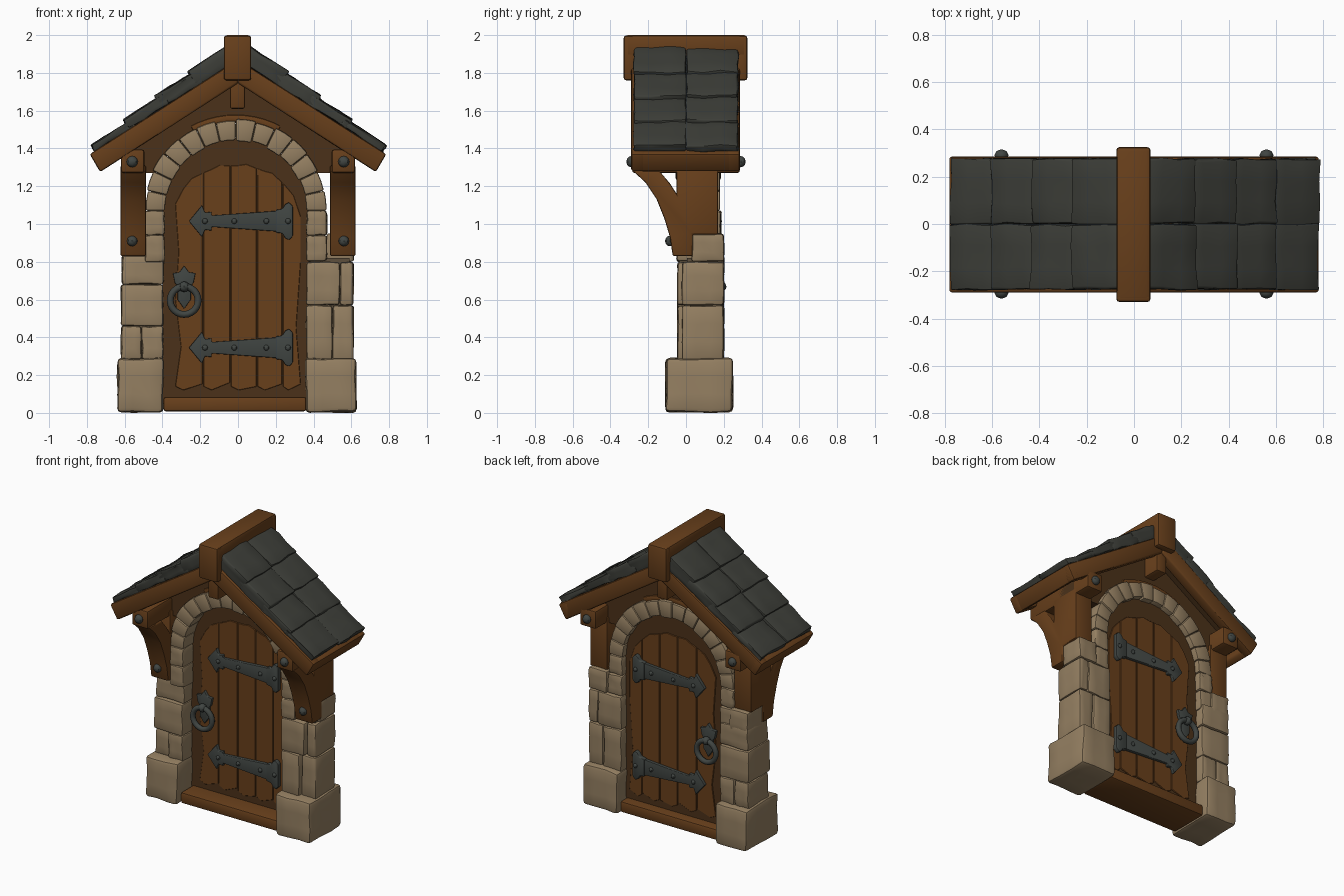
import bpy, bmesh, math, random
from mathutils import Matrix, Vector

if "Cube" in bpy.data.objects:
    bpy.data.objects.remove(bpy.data.objects["Cube"])
random.seed(4)

def material(name, c):
    m = bpy.data.materials.new(name)
    m.diffuse_color = (*c, 1)
    m.use_nodes = True
    m.node_tree.nodes["Principled BSDF"].inputs["Base Color"].default_value = m.diffuse_color
    return m

STONE = material("tan stone", (.30, .215, .122))
MORTAR = material("dark mortar", (.11, .078, .045))
WOOD = material("warm wood", (.138, .050, .011))
DARK = material("dark wood", (.070, .031, .010))
SLATE = material("slate", (.046, .048, .040))
IRON = material("iron", (.052, .060, .055))
CX, CZ = -.012, 1.07      # centre of the door arch
MID = .10                 # middle of the door in depth

def finish(name, bm, mat, bevel=.0, segs=2):
    bmesh.ops.recalc_face_normals(bm, faces=bm.faces[:])
    if bevel:
        sharp = [e for e in bm.edges if len(e.link_faces) == 2 and e.calc_face_angle() > math.radians(38)]
        bmesh.ops.bevel(bm, geom=sharp, offset=bevel, segments=segs, profile=.5,
                        affect='EDGES', clamp_overlap=True)
    me = bpy.data.meshes.new(name)
    bm.to_mesh(me)
    bm.free()
    me.materials.append(mat)
    me.shade_smooth()
    me.set_sharp_from_angle(angle=math.radians(40))
    ob = bpy.data.objects.new(name, me)
    bpy.context.collection.objects.link(ob)
    return ob

def block(name, x, y, z, mat, bevel=.014, jitter=.0, mx=None, flip=False):
    """Hewn box from three ranges, optionally placed by a matrix and mirrored in x."""
    bm = bmesh.new()
    bmesh.ops.create_cube(bm, size=1)
    for v in bm.verts:
        v.co = Vector([r[0] + (c + .5) * (r[1] - r[0]) for c, r in zip(v.co, (x, y, z))])
    if jitter:
        bmesh.ops.subdivide_edges(bm, edges=bm.edges[:], cuts=2, use_grid_fill=True)
        for v in bm.verts:
            v.co += Vector([random.uniform(-jitter, jitter) for _ in range(3)])
    if mx:
        bm.transform(mx)
    if flip:
        bm.transform(Matrix.Scale(-1, 4, (1, 0, 0)))
    return finish(name, bm, mat, bevel)

def prism(name, pts, d, mat, bevel=.01, axis='y', segs=2):
    """Profile extruded over range d: (x, z) points along y, or (y, z) points along x."""
    bm = bmesh.new()
    rows = [[bm.verts.new((p[0], t, p[1]) if axis == 'y' else (t, p[0], p[1])) for p in pts] for t in d]
    n = len(pts)
    bm.faces.new(rows[0])
    bm.faces.new(rows[1][::-1])
    for i in range(n):
        j = (i + 1) % n
        bm.faces.new((rows[0][i], rows[0][j], rows[1][j], rows[1][i]))
    return finish(name, bm, mat, bevel, segs)

def arc(r, a0, a1, n):
    return [(CX + r * math.cos(math.radians(a0 + (a1 - a0) * i / n)),
             CZ + r * math.sin(math.radians(a0 + (a1 - a0) * i / n))) for i in range(n + 1)]

def bolt(name, x, y, z, r, depth, mat=IRON):
    bm = bmesh.new()
    bmesh.ops.create_uvsphere(bm, u_segments=8, v_segments=6, radius=1)
    bm.transform(Matrix.Translation((x, y, z)) @ Matrix.Diagonal((r, depth, r, 1)))
    return finish(name, bm, mat)

# Stone pillars
def stone(x0, x1, z0, z1, y0=-.045, y1=.20):
    block("pillar_stone", (x0 + .001, x1 - .001), (y0, y1), (z0 + .001, z1 - .001), STONE, .013, .004)

for x0, x1 in ((-.638, -.395), (.358, .625)):
    block("base_stone", (x0, x1), (-.108, .247), (0.004, .29), STONE, .022, .005)
for x0, x1 in ((-.60, -.41), (.38, .59)):
    block("pillar_core", (x0, x1), (.005, .17), (.1, .82), MORTAR, 0)
stone(-.62, -.51, .28, .46, -.03)
stone(-.51, -.395, .28, .46)
stone(-.62, -.395, .46, .68)
stone(-.615, -.395, .68, .835, -.03)
stone(.36, .50, .28, .57)
stone(.50, .612, .28, .57, -.02)
stone(.36, .54, .57, .80)
stone(.54, .612, .57, .80, -.02)
for s in (-1, 1):
    stone(*sorted((s * .47, s * .615)), .80, .95, .03)

# Arch: straight jamb stones and wedge stones
for x0, x1 in ((-.494, -.388), (.362, .472)):
    stone(x0, x1, .80, .94, -.05, .19)
    stone(x0, x1, .94, 1.07, -.05, .185)
N = 14
for i in range(N):
    a0, a1 = 180 * i / N + .1, 180 * (i + 1) / N - .1
    ro = .484 + random.uniform(-.008, .006)
    ri = .374 + random.uniform(-.006, .004)
    y = -.05 + random.uniform(-.006, .006)
    prism("arch_stone", arc(ri, a0, a1, 2) + arc(ro, a1, a0, 2), (y, .13 - y), STONE, .010)
prism("arch_core", arc(.390, 0, 180, 20) + arc(.46, 180, 0, 20), (-.03, .16), MORTAR, 0)

# Door slab, planks and sill
prism("door_slab", [(-.40, .05), (.375, .05)] + arc(.387, 0, 180, 20), (.06, .14), DARK, 0)
seams = [-.335, -.185, -.04, .10, .235, .335]

def top(x):
    return CZ - .03 + math.sqrt(max(.0, .33 ** 2 - (x - CX) ** 2)) * .82

for i in range(5):
    a, b = seams[i] + .003, seams[i + 1] - .003
    w = b - a
    left = .03 if i == 0 else 0
    right = .025 if i == 4 else 0
    pts = [(a, .14), (a + w * .3, .12), (b, .13 + random.uniform(0, .03))]
    pts += [(b - right * random.random(), .45), (b, .8), (b, top(b)), (a + w * .6, top(a + w * .6) + .01),
            (a + w * .3, top(a + w * .3)), (a, top(a)), (a + left * .6, .85), (a, .6), (a + left, .35)]
    for d in ((.053, .062), (.138, .147)):
        prism("door_plank", pts, d, WOOD, .002, segs=1)
block("sill", (-.395, .362), (-.07, .21), (.008, .085), WOOD, .014)

# Iron hinges, latch plates and rings, on both faces of the door
def both(y0, y1):
    return ((y0, y1), (2 * MID - y1, 2 * MID - y0))

for z in (1.015, .345):
    strap = [(-.26, 0), (-.19, .085), (-.175, .045), (-.14, .05), (-.14, .03), (.21, .055)]
    strap = strap + [(x, -h) for x, h in strap[:0:-1]]
    for d in both(.032, .058):
        prism("hinge_strap", [(x, z + h) for x, h in strap], d, IRON, .005)
    plate = [(.20, .06), (.235, .065), (.25, .09), (.27, .10), (.29, .08)]
    plate = plate + [(x, -h) for x, h in plate[::-1]]
    for d in both(.024, .058):
        prism("hinge_plate", [(x, z + h) for x, h in plate], d, IRON, .006)
    for x, y in ((-.175, .03), (-.02, .03), (.15, .03), (.265, .022)):
        for yy in (y, 2 * MID - y):
            bolt("hinge_rivet", x, yy, z, .015, .012)
latch = [(-.285, .78), (-.26, .745), (-.225, .74), (-.235, .69), (-.25, .67), (-.25, .60), (-.285, .55),
         (-.32, .60), (-.32, .67), (-.335, .69), (-.345, .74), (-.31, .745)]
for d in both(.034, .058):
    prism("latch_plate", latch, d, IRON, .004)
for y in (.016, 2 * MID - .016):
    bolt("ring_boss", -.285, y, .668, .028, .03)
    bpy.ops.mesh.primitive_torus_add(major_radius=.074, minor_radius=.018, major_segments=24, minor_segments=8,
                                     location=(-.285, y, .595), rotation=(math.pi / 2, 0, 0))
    ring = bpy.context.object
    ring.name = "door_ring"
    ring.data.materials.append(IRON)
    ring.data.shade_smooth()

# Gable wall above the arch
prism("gable_wall", [(-.62, 1.27), (-.62, 1.42), (0, 1.83), (.62, 1.42), (.62, 1.27)] + arc(.465, 25.5, 154.5, 16),
      (-.02, .15), DARK, 0)
prism("gable_trim", arc(.47, 62, 118, 10) + arc(.508, 118, 62, 10), (-.03, .16), WOOD, .008)

# Posts with curved brackets, and purlins along the depth
profile = [(-.07, .83), (.035, .83), (.035, .945), (.17, .945), (.17, 1.31), (-.05, 1.31), (-.05, 1.16),
           (-.085, 1.215), (-.14, 1.28), (-.28, 1.28), (-.215, 1.22), (-.155, 1.13), (-.115, 1.03), (-.085, .93)]
for s in (-1, 1):
    prism("bracket_post", profile, sorted((s * .487, s * .622)), WOOD, .009, 'x')
    block("purlin", sorted((s * .495, s * .62)), (-.285, .285), (1.27, 1.395), WOOD, .014)
    for y in (-.29, .29):
        bolt("purlin_bolt", s * .56, y, 1.33, .03, .026)
    bolt("bracket_bolt", s * .56, -.085, .91, .028, .026)

# Roof: rafters, deck, eave board
    for d in ((-.29, -.215), (.215, .285)):
        prism("rafter", [(s * .785, 1.37), (s * .73, 1.275), (0, 1.745), (0, 1.87)], d, WOOD, .012)
    prism("roof_deck", [(s * .765, 1.36), (s * .74, 1.32), (0, 1.79), (0, 1.88)], (-.25, .25), DARK, 0)
    prism("eave_board", [(s * .785, 1.37), (s * .73, 1.275), (s * .69, 1.302), (s * .71, 1.41)],
          (-.285, .285), WOOD, .012)

# Slate tiles, four courses of two on each slope
    for i, (x, z) in enumerate(((.785, 1.415), (.61, 1.55), (.44, 1.68), (.27, 1.805))):
        for y in ((-.275, -.001), (.001, .275)):
            tilt = math.atan(.63) + random.uniform(-.02, .02)
            mx = Matrix.Translation((x, 0, z)) @ Matrix.Rotation(tilt, 4, 'Y')
            block("roof_tile", (-.26, random.uniform(-.008, .004)), y, (-.04 - .018 * i, 0),
                  SLATE, .01, .006, mx, s < 0)

# Ridge beam with hanging ends and a king block below
block("ridge_beam", (-.075, .07), (-.325, .325), (1.88, 2.0), WOOD, .018)
for y in ((-.33, -.27), (.27, .325)):
    block("ridge_end", (-.075, .07), y, (1.76, 1.998), WOOD, .014)
block("king_beam", (-.043, .037), (-.27, .27), (1.61, 1.80), WOOD, .012)
